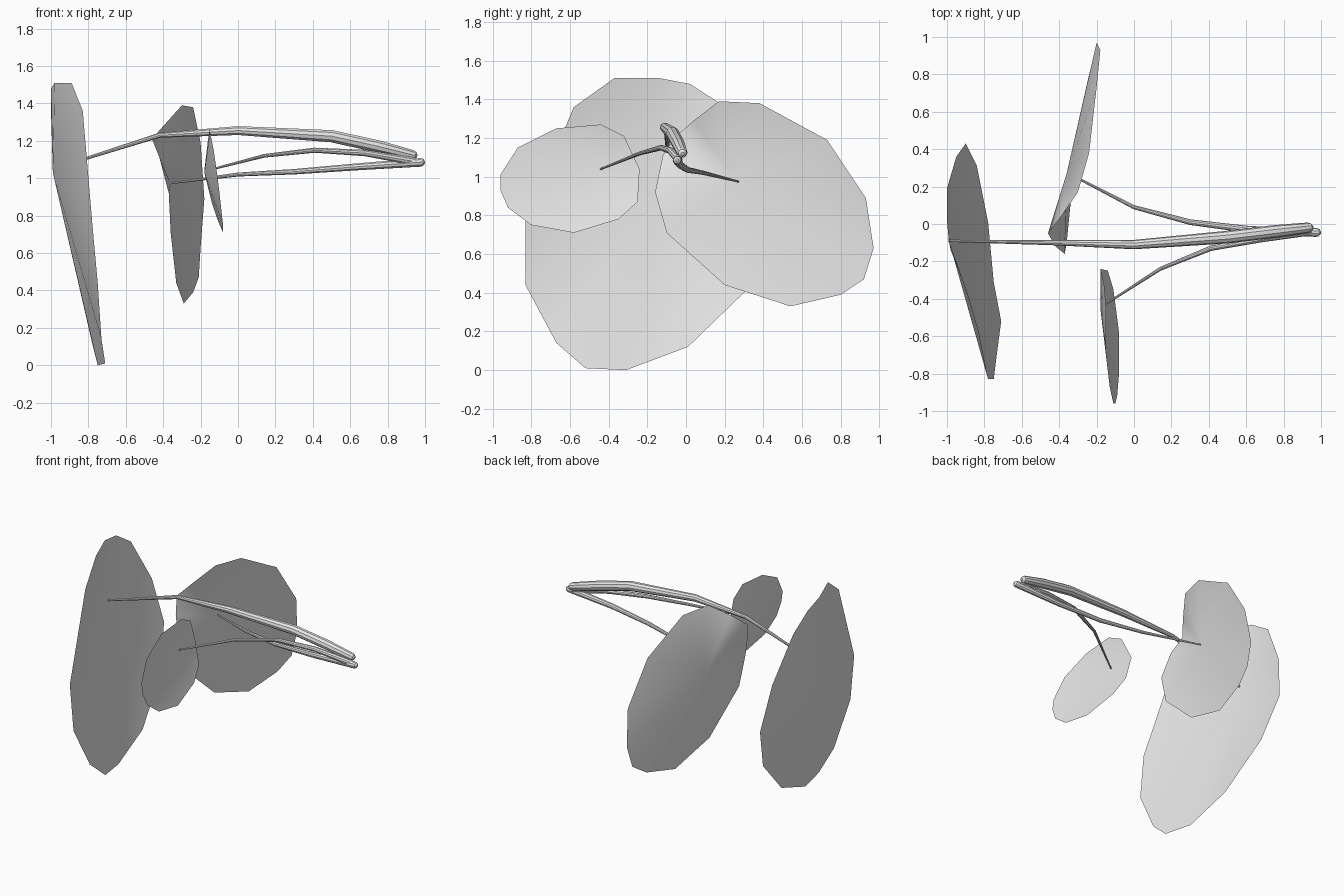
import bpy
import bmesh
from mathutils import Vector

default_cube = bpy.data.objects.get("Cube")
if default_cube:
    bpy.data.objects.remove(default_cube, do_unlink=True)

# One plain grey for the whole plant
grey = bpy.data.materials.new("plain_grey")
grey.use_nodes = True
grey_value = (0.8, 0.8, 0.8, 1)
grey.diffuse_color = grey_value
grey.node_tree.nodes["Principled BSDF"].inputs["Base Color"].default_value = grey_value


def make_leaf(name, hub, rim):
    """Shallow cupped leaf: a fan of triangles from the hub to the rim."""
    bm = bmesh.new()
    centre = bm.verts.new(hub)
    edge = [bm.verts.new(point) for point in rim]
    for index, vertex in enumerate(edge):
        face = bm.faces.new((centre, edge[index - 1], vertex))
        face.smooth = True
    bmesh.ops.recalc_face_normals(bm, faces=bm.faces)
    # The cupped side faces the stem, towards +x
    if sum(face.normal.x for face in bm.faces) < 0:
        bmesh.ops.reverse_faces(bm, faces=bm.faces)
    mesh = bpy.data.meshes.new(name)
    bm.to_mesh(mesh)
    bm.free()
    mesh.materials.append(grey)
    leaf = bpy.data.objects.new(name, mesh)
    bpy.context.collection.objects.link(leaf)
    return leaf


def make_stem(name, points):
    """Tapered tube through (x, y, z, radius) points with a rounded base."""
    curve = bpy.data.curves.new(name, "CURVE")
    curve.dimensions = "3D"
    curve.bevel_depth = 1
    curve.bevel_resolution = 3
    curve.use_fill_caps = True
    path = [(Vector(point[:3]), point[3]) for point in points]
    end, radius = path[-1]
    direction = (end - path[-2][0]).normalized()
    path.append((end + direction * radius * 0.6, radius * 0.8))
    path.append((end + direction * radius, radius * 0.3))
    spline = curve.splines.new("POLY")
    spline.points.add(len(path) - 1)
    for target, (position, width) in zip(spline.points, path):
        target.co = (*position, 1)
        target.radius = width
    curve.materials.append(grey)
    stem = bpy.data.objects.new(name, curve)
    bpy.context.collection.objects.link(stem)
    # Turn the curve into a smooth mesh
    bpy.ops.object.select_all(action="DESELECT")
    stem.select_set(True)
    bpy.context.view_layer.objects.active = stem
    bpy.ops.object.convert(target="MESH")
    bpy.ops.object.shade_smooth_by_angle()
    return bpy.context.view_layer.objects.active


# Large leaf, furthest from the stem base
make_leaf("large_leaf", (-.99, -.09, 1.03), [
    (-.89, -.37, 1.51), (-.98, -.14, 1.51), (-1, .02, 1.48),
    (-1, .19, 1.37), (-.95, .36, 1.05), (-.9, .43, .72),
    (-.84, .31, .41), (-.78, .01, .12), (-.75, -.31, 0),
    (-.71, -.52, .01), (-.73, -.67, .14), (-.75, -.83, .44),
    (-.78, -.83, .77), (-.83, -.58, 1.36),
])

# Middle leaf, towards the back
make_leaf("middle_leaf", (-.36, .27, .97), [
    (-.3, .17, 1.39), (-.24, .38, 1.38), (-.2, .73, 1.19),
    (-.18, .93, .89), (-.2, .97, .63), (-.21, .92, .47),
    (-.24, .8, .39), (-.29, .54, .33), (-.33, .2, .44),
    (-.36, -.1, .71), (-.37, -.16, .92), (-.42, -.12, 1.11),
    (-.46, -.05, 1.21), (-.39, .04, 1.29),
])

# Small leaf, towards the front
make_leaf("small_leaf", (-.18, -.45, 1.03), [
    (-.18, -.24, 1.04), (-.14, -.25, .87), (-.11, -.35, .78),
    (-.08, -.58, .71), (-.08, -.8, .75), (-.09, -.92, .84),
    (-.1, -.96, .93), (-.11, -.96, 1.01), (-.13, -.87, 1.15),
    (-.15, -.67, 1.25), (-.15, -.44, 1.27), (-.16, -.32, 1.21),
])

# Stems run from each leaf hub to the shared base, growing thicker
make_stem("large_stem", [
    (-.99, -.09, 1.05, .006), (-.42, -.1, 1.23, .014),
    (0, -.11, 1.255, .025), (.5, -.07, 1.225, .034),
    (.75, -.04, 1.17, .034), (.93, -.02, 1.125, .028),
])
make_stem("middle_stem", [
    (-.35, .27, .975, .005), (0, .09, 1.02, .011),
    (.3, .01, 1.035, .015), (.62, -.03, 1.06, .019),
    (.975, -.045, 1.085, .024),
])
make_stem("small_stem", [
    (-.17, -.44, 1.04, .005), (.14, -.24, 1.12, .01),
    (.41, -.13, 1.15, .014), (.68, -.08, 1.135, .018),
    (.94, -.04, 1.09, .022),
])
